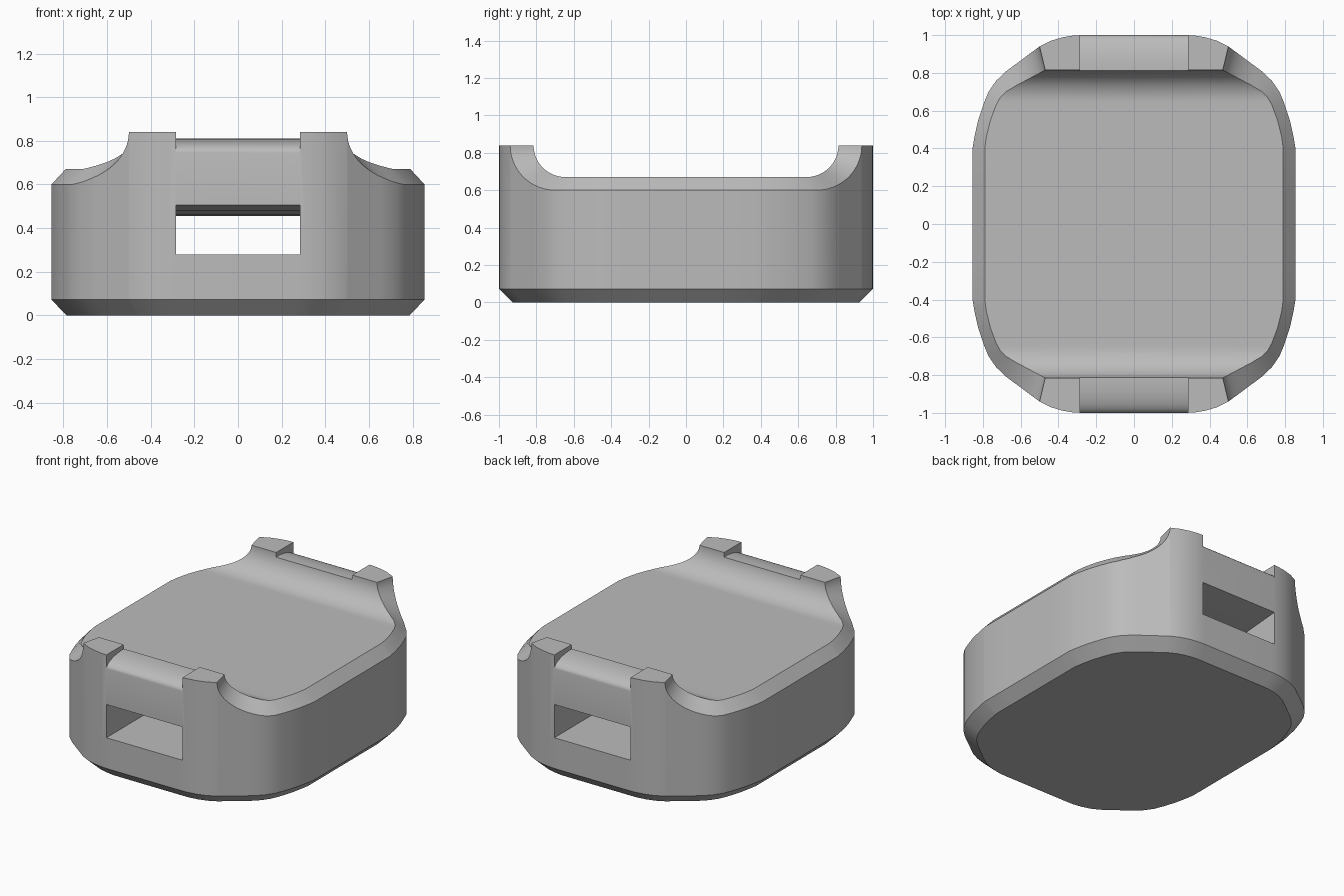
import bpy, bmesh
from math import sin, cos, sqrt, pi, radians

cube = bpy.data.objects.get("Cube")
if cube:
    bpy.data.objects.remove(cube)

TOP, CHAMFER = 0.84, 0.072

grey = bpy.data.materials.new("plain grey")
grey.use_nodes = True
GREY = (0.5, 0.5, 0.5, 1)
grey.diffuse_color = GREY
grey.node_tree.nodes["Principled BSDF"].inputs["Base Color"].default_value = GREY


def add_object(name, bm):
    mesh = bpy.data.meshes.new(name)
    bm.to_mesh(mesh)
    bm.free()
    mesh.materials.append(grey)
    obj = bpy.data.objects.new(name, mesh)
    bpy.context.collection.objects.link(obj)
    return obj


def scoop(y, centre, radius):
    """Height of the concave sweep that rises into the end lugs."""
    t = min(max(y - centre, 0), radius)
    return TOP - sqrt(radius * radius - t * t)


# Quarter outline: outer edge x, y and matching inner rim x, y
keys = [(0.855, 0, 0.79, 0), (0.855, 0.4, 0.79, 0.4), (0.845, 0.46, 0.782, 0.46),
        (0.825, 0.55, 0.76, 0.55), (0.795, 0.64, 0.73, 0.63), (0.77, 0.7, 0.708, 0.67),
        (0.73, 0.758, 0.675, 0.702), (0.675, 0.81, 0.62, 0.735), (0.5, 0.94, 0.47, 0.815)]
lug = [(0.44, 0.97), (0.38, 0.988), (0.32, 0.998), (0.27, 1.0), (0, 1.0)]

rim = [keys[0]]
for n, (a, b) in enumerate(zip(keys, keys[1:])):
    steps = 14 if n == len(keys) - 2 else 2
    for i in range(1, steps + 1):
        t = i / steps
        if steps > 2:
            t = sin(t * pi / 2)          # denser where the sweep is steep
        rim.append(tuple(p + (q - p) * t for p, q in zip(a, b)))


def column(x, y, ix=None, iy=None):
    """Points up the side: floor, lower edge, upper edge, inner rim."""
    base = (x * 0.918, y * 0.928, 0)
    low = (x, y, CHAMFER)
    if ix is None:
        return base, low, (x, y, TOP), None
    return base, low, (x, y, scoop(y, 0.7, 0.24)), (ix, iy, scoop(iy, 0.645, 0.17))


def centre(p):
    return (0, p[1], p[2])


columns = [column(*p) for p in rim] + [column(*p) for p in lug]
bm = bmesh.new()


def face(*points):
    bm.faces.new([bm.verts.new(p) for p in dict.fromkeys(points)])


for (a0, a1, a2, a3), (b0, b1, b2, b3) in zip(columns, columns[1:]):
    face(a0, b0, b1, a1)
    face(a1, b1, b2, a2)
    if a0[1] < b0[1]:
        face(a0, centre(a0), centre(b0), b0)
    if b3:
        face(a2, b2, b3, a3)
        face(a3, b3, centre(b3), centre(a3))
last = columns[len(rim) - 1]
face(last[3], last[2], *[c[2] for c in columns[len(rim):]], centre(last[3]))
bmesh.ops.remove_doubles(bm, verts=bm.verts, dist=0.0005)
body = add_object("body", bm)
mirror = body.modifiers.new("mirror", "MIRROR")
mirror.use_axis = (True, True, False)


# Cutters: y-z profiles extruded across the middle
def cutter(name, profile):
    bm = bmesh.new()
    f = bm.faces.new([bm.verts.new((-0.285, y, z)) for y, z in profile])
    ext = bmesh.ops.extrude_face_region(bm, geom=[f])
    moved = [v for v in ext["geom"] if isinstance(v, bmesh.types.BMVert)]
    bmesh.ops.translate(bm, verts=moved, vec=(0.57, 0, 0))
    bmesh.ops.recalc_face_normals(bm, faces=bm.faces)
    obj = add_object(name, bm)
    obj.hide_render = True
    mod = body.modifiers.new(name, "BOOLEAN")
    mod.operation, mod.solver, mod.object = "DIFFERENCE", "EXACT", obj
    return obj


# Strap tunnel with a ceiling that dips toward the middle
ceiling = [(y / 10, 0.455 + 0.05 * (y / 10) ** 2) for y in (11, 10, 7, 4, 0, -4, -7, -10, -11)]
cutters = [cutter("strap_tunnel", [(-1.1, 0.28), (1.1, 0.28)] + ceiling)]

# Notch above each rounded strap bar
arc = [(0.82 + 0.18 * sin(a * pi / 20), 0.745 + 0.065 * cos(a * pi / 20)) for a in range(11)]
for name, s in (("back_notch", 1), ("front_notch", -1)):
    shape = [(0.7, 0.9), (0.7, 0.81)] + arc + [(1.1, 0.745), (1.1, 0.9)]
    cutters.append(cutter(name, [(s * y, z) for y, z in shape]))

bpy.ops.object.select_all(action="DESELECT")
body.select_set(True)
bpy.context.view_layer.objects.active = body
for mod in list(body.modifiers):
    bpy.ops.object.modifier_apply(modifier=mod.name)
for obj in cutters:
    bpy.data.objects.remove(obj)
bpy.ops.object.shade_smooth_by_angle(angle=radians(32))
